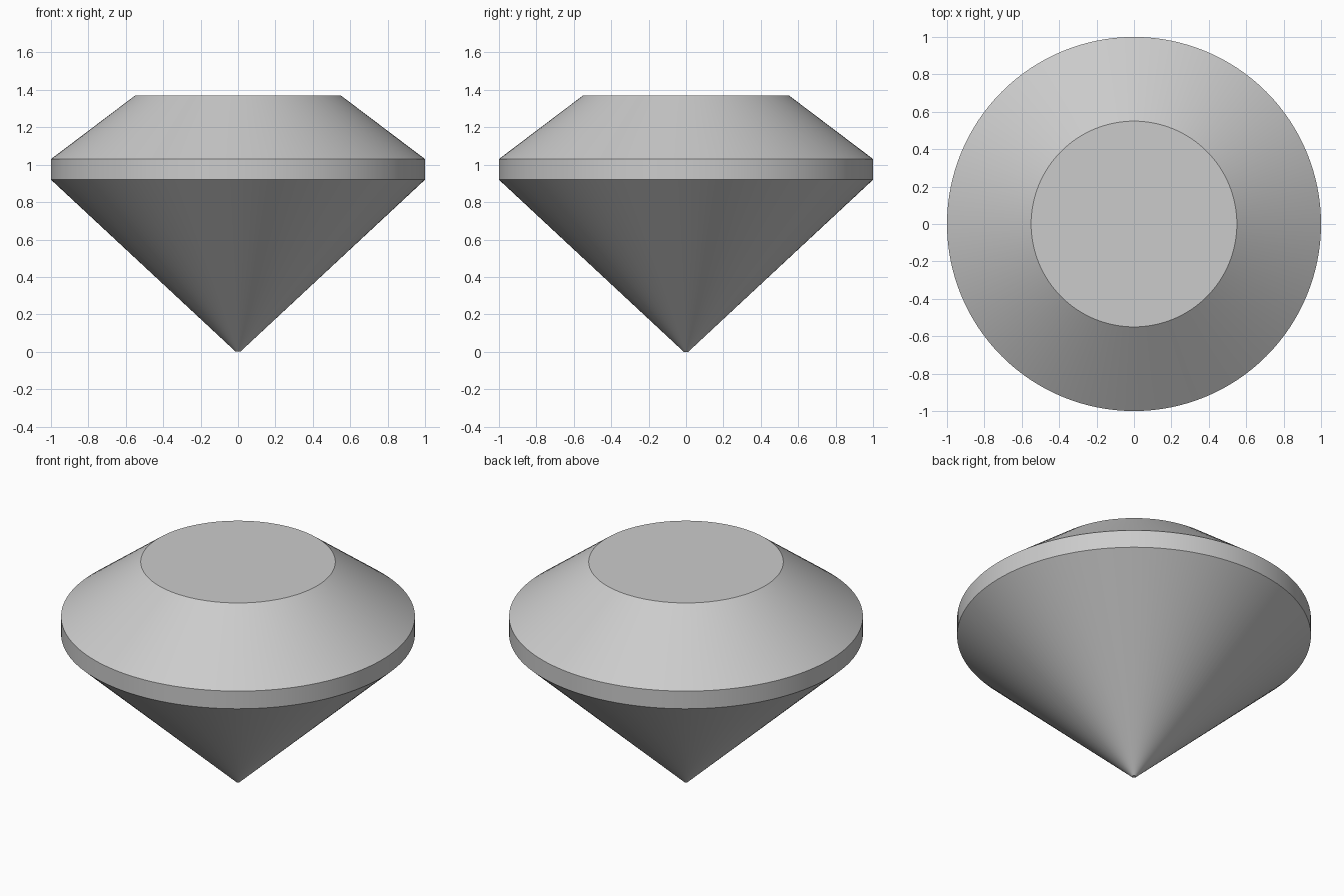
import bpy
import bmesh
import math

cube = bpy.data.objects.get("Cube")
if cube:
    bpy.data.objects.remove(cube, do_unlink=True)

SEGMENTS = 128

# Single flat grey
grey = bpy.data.materials.new("light grey")
grey.use_nodes = True
colour = (0.6, 0.6, 0.6, 1)
grey.diffuse_color = colour
grey.node_tree.nodes["Principled BSDF"].inputs["Base Color"].default_value = colour

# Gem outline from bottom tip to flat table: (radius, height)
profile = [(0.012, 0), (1, 0.92), (1, 1.03), (0.55, 1.37)]

bm = bmesh.new()
rings = []
for radius, z in profile:
    angles = [math.tau * i / SEGMENTS for i in range(SEGMENTS)]
    rings.append([bm.verts.new((radius * math.cos(a), radius * math.sin(a), z)) for a in angles])

# Pavilion, girdle and crown bands
for low, high in zip(rings, rings[1:]):
    for i in range(SEGMENTS):
        j = (i + 1) % SEGMENTS
        bm.faces.new((low[i], low[j], high[j], high[i]))

# Tip and table caps
bm.faces.new(rings[0][::-1])
bm.faces.new(rings[-1])

mesh = bpy.data.meshes.new("gem")
bm.to_mesh(mesh)
bm.free()
mesh.materials.append(grey)
gem = bpy.data.objects.new("gem", mesh)
bpy.context.collection.objects.link(gem)

# Smooth sides with crisp edges between the bands
bpy.ops.object.select_all(action="DESELECT")
gem.select_set(True)
bpy.context.view_layer.objects.active = gem
bpy.ops.object.shade_smooth_by_angle(angle=math.radians(30))
